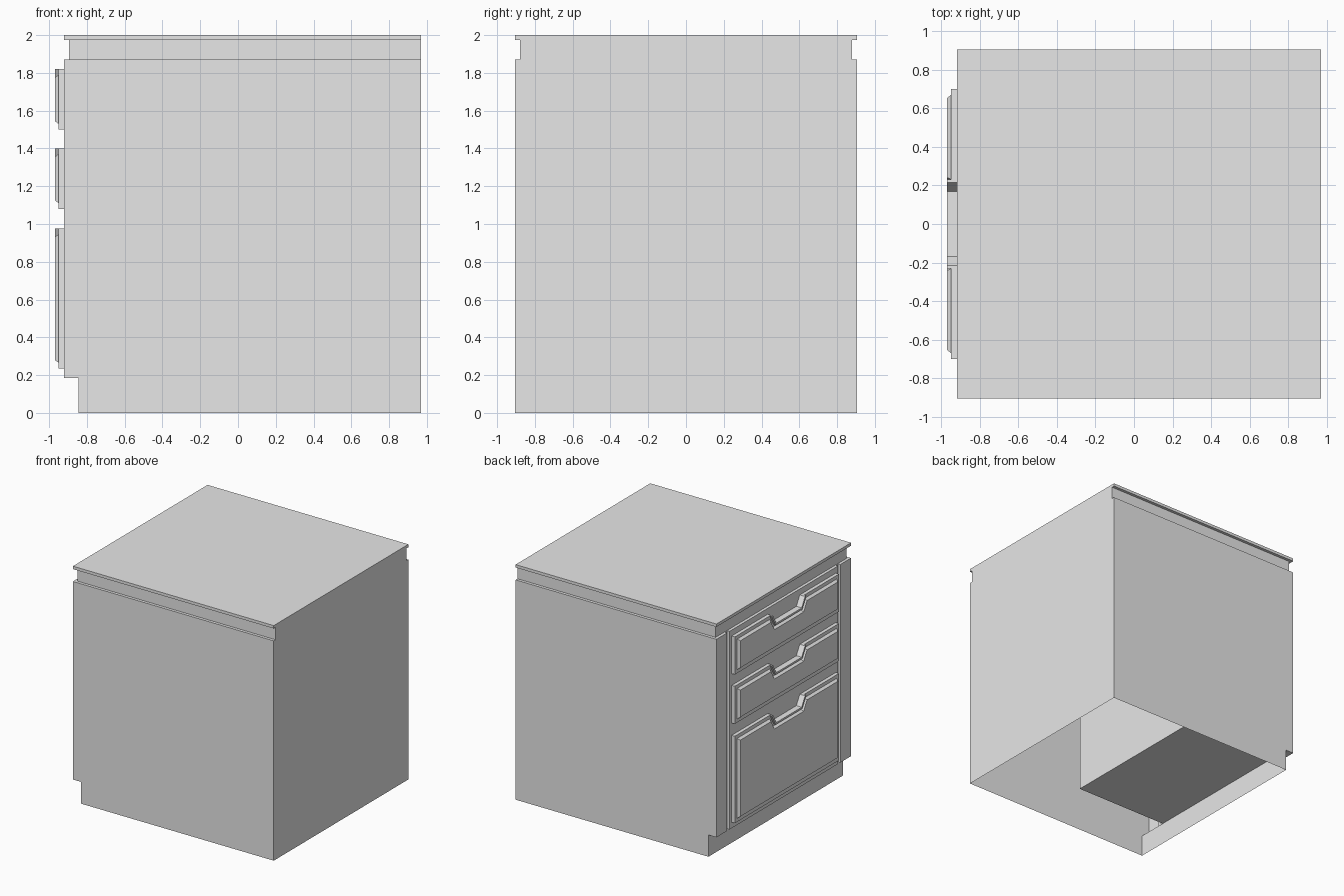
import bpy, bmesh

cube = bpy.data.objects.get("Cube")
if cube:
    bpy.data.objects.remove(cube, do_unlink=True)

# One plain grey paint
grey = bpy.data.materials.new("grey_paint")
grey.use_nodes = True
GREY = (0.8, 0.8, 0.8, 1)
grey.diffuse_color = GREY
grey.node_tree.nodes["Principled BSDF"].inputs["Base Color"].default_value = GREY


def finish(bm, name):
    mesh = bpy.data.meshes.new(name)
    bm.to_mesh(mesh)
    bm.free()
    mesh.materials.append(grey)
    obj = bpy.data.objects.new(name, mesh)
    bpy.context.collection.objects.link(obj)
    return obj


def loft(name, lower, upper, x0, x1):
    """Closed solid between two (y, z) outlines at x0 and x1."""
    bm = bmesh.new()
    a = [bm.verts.new((x0, y, z)) for y, z in lower]
    b = [bm.verts.new((x1, y, z)) for y, z in upper]
    bm.faces.new(a)
    bm.faces.new(b)
    for i in range(len(a)):
        j = (i + 1) % len(a)
        bm.faces.new((a[i], a[j], b[j], b[i]))
    bmesh.ops.recalc_face_normals(bm, faces=bm.faces)
    return finish(bm, name)


def mirrored(half):
    return half + [(x, -y) for x, y in reversed(half)]


# Cabinet plans, counter-clockwise, mirrored across y
BACK, FRONT, TOE, SIDE, NECK = 0.97, -0.92, -0.845, 0.905, 0.88
GROOVE, NECK_FRONT = -0.897, -0.895
corner = [(BACK, NECK), (BACK, SIDE)]
skirt = mirrored(corner + [(TOE, SIDE)])
body_half = corner + [(TOE, SIDE), (FRONT, SIDE), (FRONT, 0.76),
                      (GROOVE, 0.76), (GROOVE, 0.73), (FRONT, 0.73)]
body = mirrored(body_half)
neck = mirrored([(BACK, NECK), (NECK_FRONT, NECK)])
slab = mirrored(corner + [(FRONT, SIDE)])

Z_TOE, Z_BODY, Z_NECK, Z_TOP = 0.185, 1.87, 1.975, 2.0
bm = bmesh.new()


def walls(plan, z0, z1):
    for (ax, ay), (bx, by) in zip(plan, plan[1:] + plan[:1]):
        bm.faces.new([bm.verts.new(p) for p in
                      ((ax, ay, z0), (bx, by, z0), (bx, by, z1), (ax, ay, z1))])


def ledge(plan, z, up=True):
    pts = plan if up else plan[::-1]
    bm.faces.new([bm.verts.new((x, y, z)) for x, y in pts])


# Open-bottomed shell with toe space, grooved front, recessed neck and top
walls(skirt, 0, Z_TOE)
walls(body, Z_TOE, Z_BODY)
walls(neck, Z_BODY, Z_NECK)
walls(slab, Z_NECK, Z_TOP)
neck_back = neck[::-1][1:-1]
ledge(body[2:-2], Z_TOE, up=False)
ledge(body + neck_back, Z_BODY)
ledge(slab + neck_back, Z_NECK, up=False)
ledge(slab, Z_TOP)
bmesh.ops.remove_doubles(bm, verts=bm.verts, dist=0.0005)
finish(bm, "cabinet_shell")

# Drawer outline with a tapered finger notch, inset by d
NOTCH_LOW, NOTCH_HIGH, NOTCH_DEPTH = 0.17, 0.215, 0.08
SLOPE = (NOTCH_HIGH - NOTCH_LOW) / NOTCH_DEPTH
REACH = (1 + SLOPE ** 2) ** 0.5


def sym(half):
    return half + [(-y, z) for y, z in reversed(half)]


def front_outline(z0, z1, d):
    grow = (REACH - SLOPE) * d
    return sym([(0.7 - d, z0 + d), (0.7 - d, z1 - d),
                (NOTCH_HIGH + grow, z1 - d),
                (NOTCH_LOW + grow, z1 - NOTCH_DEPTH - d)])


def pull_outline(z1, t):
    inner = [(NOTCH_HIGH, z1), (NOTCH_LOW, z1 - NOTCH_DEPTH)]
    outer = [(NOTCH_HIGH + REACH * t, z1),
             (NOTCH_LOW + (REACH - SLOPE) * t, z1 - NOTCH_DEPTH - t)]
    return sym(inner) + sym(outer)[::-1]


# Three drawers: box, front plate, bevelled panel and notch rim
drawers = {"top": (1.5, 1.82), "middle": (1.08, 1.4), "bottom": (0.235, 0.975)}
for label, (z0, z1) in drawers.items():
    plate = front_outline(z0, z1, 0)
    loft(label + "_drawer_front", plate, plate, FRONT, -0.95)
    loft(label + "_drawer_panel", front_outline(z0, z1, 0.03),
         front_outline(z0, z1, 0.045), -0.95, -0.97)
    rim = pull_outline(z1, 0.015)
    loft(label + "_drawer_pull", rim, rim, -0.95, -0.97)
    box = sym([(0.653, z0 - 0.045), (0.653, z1 - 0.1)])
    loft(label + "_drawer_box", box, box, -0.9, 0.024)
